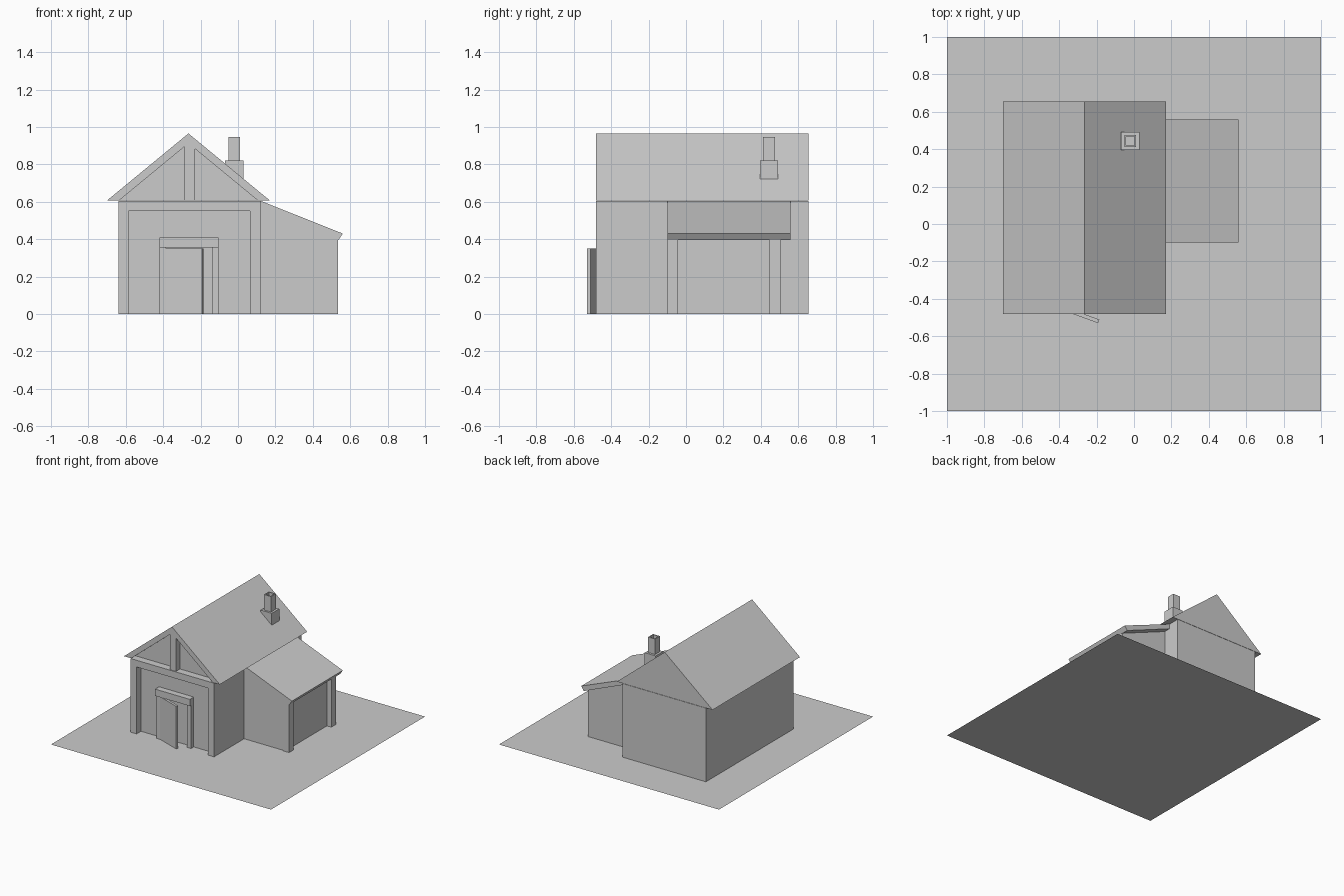
import bpy, bmesh, math
from mathutils import Matrix

if "Cube" in bpy.data.objects:
    bpy.data.objects.remove(bpy.data.objects["Cube"])


def finish(name, bm):
    bmesh.ops.recalc_face_normals(bm, faces=bm.faces)
    me = bpy.data.meshes.new(name)
    bm.to_mesh(me)
    bm.free()
    ob = bpy.data.objects.new(name, me)
    bpy.context.collection.objects.link(ob)
    return ob


def prism(name, profile, y0, y1):
    """Extrude an (x, z) profile from y0 to y1."""
    bm = bmesh.new()
    face = bm.faces.new([bm.verts.new((x, y0, z)) for x, z in profile])
    ext = bmesh.ops.extrude_face_region(bm, geom=[face], use_keep_orig=True)
    verts = [v for v in ext["geom"] if isinstance(v, bmesh.types.BMVert)]
    bmesh.ops.translate(bm, verts=verts, vec=(0, y1 - y0, 0))
    return finish(name, bm)


def box(name, x0, x1, y0, y1, z0, z1):
    return prism(name, [(x0, z0), (x1, z0), (x1, z1), (x0, z1)], y0, y1)


# Ground sheet
bm = bmesh.new()
bmesh.ops.create_grid(bm, x_segments=1, y_segments=1, size=1)
finish("ground_sheet", bm)

# Main house walls with a front timber frame
FRONT, WALL, BACK = -0.482, -0.425, 0.655
L, R, MID = -0.64, 0.12, -0.265
box("main_walls", L, R, WALL, BACK, 0, 0.605)
for side, x in (("left", L), ("right", R - 0.055)):
    box(f"corner_post_{side}", x, x + 0.055, FRONT, WALL, 0, 0.605)
box("front_beam", L + 0.055, R - 0.055, FRONT, WALL, 0.55, 0.605)

# Gable roof, with rafters and king post in front of the recessed gable
w, eave, ridge, t = 0.435, 0.607, 0.965, 0.053
wi = w * (1 - t / (ridge - eave))
prism("main_roof", [(MID - w, eave), (MID + w, eave), (MID, ridge)], WALL, BACK)
prism("front_rafters", [(MID - w, eave), (MID - wi, eave), (MID, ridge - t),
                        (MID + wi, eave), (MID + w, eave), (MID, ridge)], -0.48, WALL)
prism("king_post", [(MID - 0.02, eave), (MID + 0.035, eave), (MID + 0.035, 0.884),
                    (MID, ridge - t), (MID - 0.02, 0.896)], -0.478, WALL)

# Door surround and open door
for side, x in (("left", -0.42), ("right", -0.14)):
    box(f"door_jamb_{side}", x, x + 0.035, -0.46, WALL, 0, 0.355)
box("door_lintel", -0.42, -0.105, -0.476, WALL, 0.355, 0.41)
door = box("door", 0, 0.212, -0.01, 0.01, 0, 0.35)
door.data.transform(Matrix.Translation((-0.388, -0.448, 0))
                    @ Matrix.Rotation(math.radians(-20), 4, "Z"))

# Side shed: walls, two outer posts and sloping roof
prism("shed_walls", [(R, 0), (0.495, 0), (0.495, 0.415), (R, 0.567)], -0.092, 0.505)
for side, y in (("front", -0.10), ("back", 0.447)):
    prism(f"shed_post_{side}", [(0.48, 0), (0.535, 0), (0.535, 0.398), (0.48, 0.42)],
          y, y + 0.058)
prism("shed_roof", [(R, 0.565), (0.537, 0.395), (0.56, 0.43), (R, 0.605)], -0.10, 0.56)

# Chimney base and hollow flue
box("chimney_base", -0.07, 0.03, 0.395, 0.493, 0.70, 0.82)
flue = box("chimney_flue", -0.052, 0.012, 0.411, 0.475, 0.80, 0.947)
bm = bmesh.new()
bm.from_mesh(flue.data)
bm.normal_update()
top = max(bm.faces, key=lambda f: f.calc_center_median().z)
bmesh.ops.inset_region(bm, faces=[top], thickness=0.012)
ext = bmesh.ops.extrude_discrete_faces(bm, faces=[top])
bmesh.ops.translate(bm, verts=ext["faces"][0].verts, vec=(0, 0, -0.12))
bm.to_mesh(flue.data)
bm.free()
